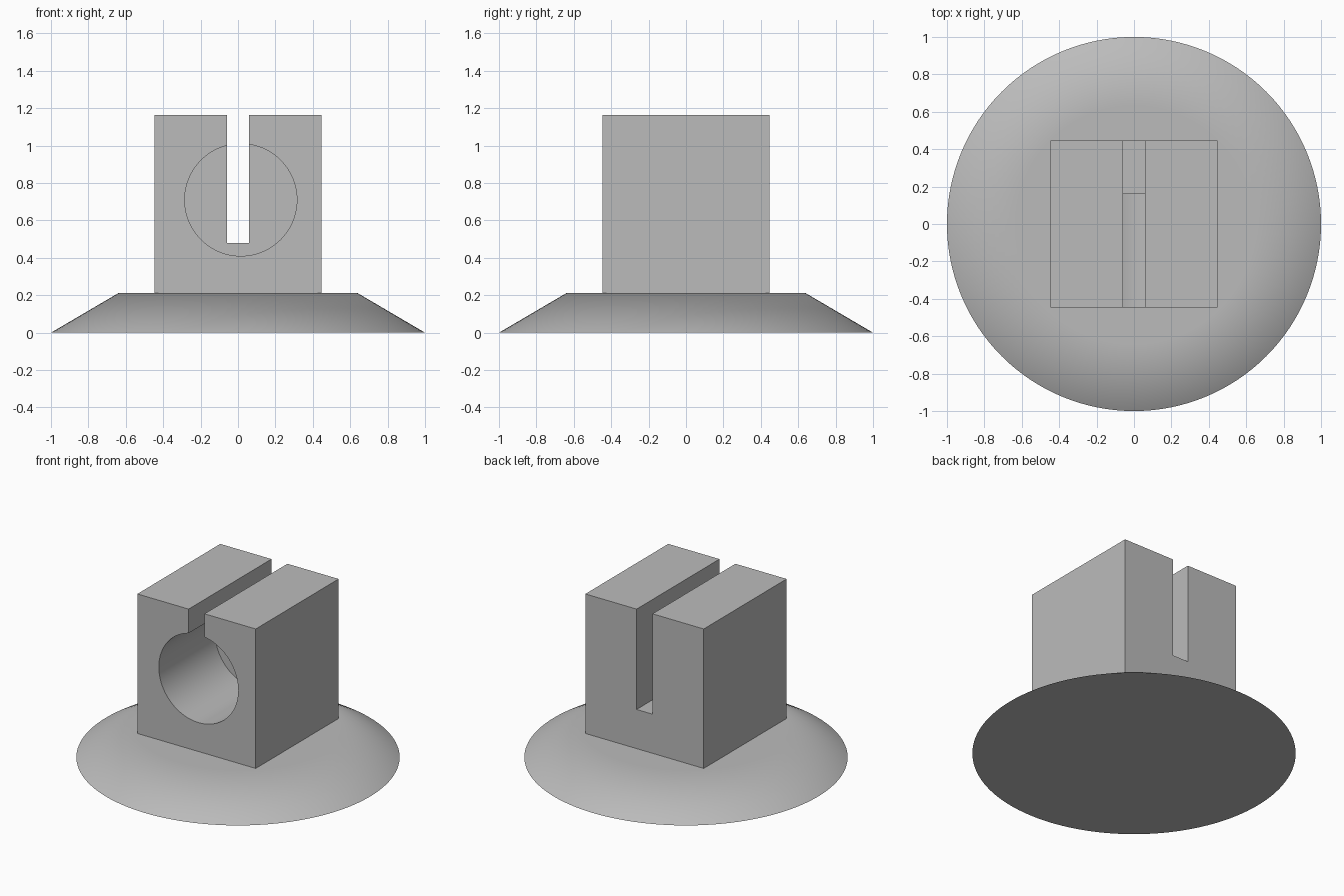
import bpy
import math

default = bpy.data.objects.get("Cube")
if default:
    bpy.data.objects.remove(default, do_unlink=True)

grey = bpy.data.materials.new("plain grey")
grey.use_nodes = True
GREY = (0.5, 0.5, 0.5, 1)
grey.diffuse_color = GREY
grey.node_tree.nodes["Principled BSDF"].inputs["Base Color"].default_value = GREY


def box(name, low, high):
    bpy.ops.mesh.primitive_cube_add(size=1, location=[(a + b) / 2 for a, b in zip(low, high)])
    obj = bpy.context.object
    obj.name = name
    obj.scale = [b - a for a, b in zip(low, high)]
    bpy.ops.object.transform_apply(location=False, rotation=False, scale=True)
    obj.data.materials.append(grey)
    return obj


def cut(target, cutter):
    cutter.hide_render = True
    mod = target.modifiers.new("cut", 'BOOLEAN')
    mod.operation = 'DIFFERENCE'
    mod.solver = 'EXACT'
    mod.object = cutter
    bpy.context.view_layer.objects.active = target
    bpy.ops.object.modifier_apply(modifier=mod.name)
    bpy.data.objects.remove(cutter, do_unlink=True)


def smooth(obj, degrees):
    bpy.ops.object.select_all(action='DESELECT')
    obj.select_set(True)
    bpy.context.view_layer.objects.active = obj
    bpy.ops.object.shade_smooth_by_angle(angle=math.radians(degrees))


# Sloped round base, its top rim softened into the flat cap
bpy.ops.mesh.primitive_cone_add(vertices=128, radius1=1, radius2=0.637, depth=0.213,
                                location=(0, 0, 0.1065))
base = bpy.context.object
base.name = "round_base"
base.data.materials.append(grey)
smooth(base, 35)
soften = base.modifiers.new("soft_rim", 'WEIGHTED_NORMAL')
soften.mode = 'FACE_AREA'
soften.weight = 100
soften.keep_sharp = True

# Upright block
block = box("clamp_block", (-0.447, -0.447, 0.18), (0.447, 0.447, 1.165))

# Blind round socket, open at the front
bpy.ops.mesh.primitive_cylinder_add(vertices=96, radius=0.3, depth=0.76,
                                    location=(0.015, -0.22, 0.71),
                                    rotation=(math.pi / 2, 0, 0))
socket = bpy.context.object
socket.name = "socket_cutter"
cut(block, socket)

# Slot through the full depth
cut(block, box("slot_cutter", (-0.06, -0.6, 0.48), (0.06, 0.6, 1.4)))
smooth(block, 30)
